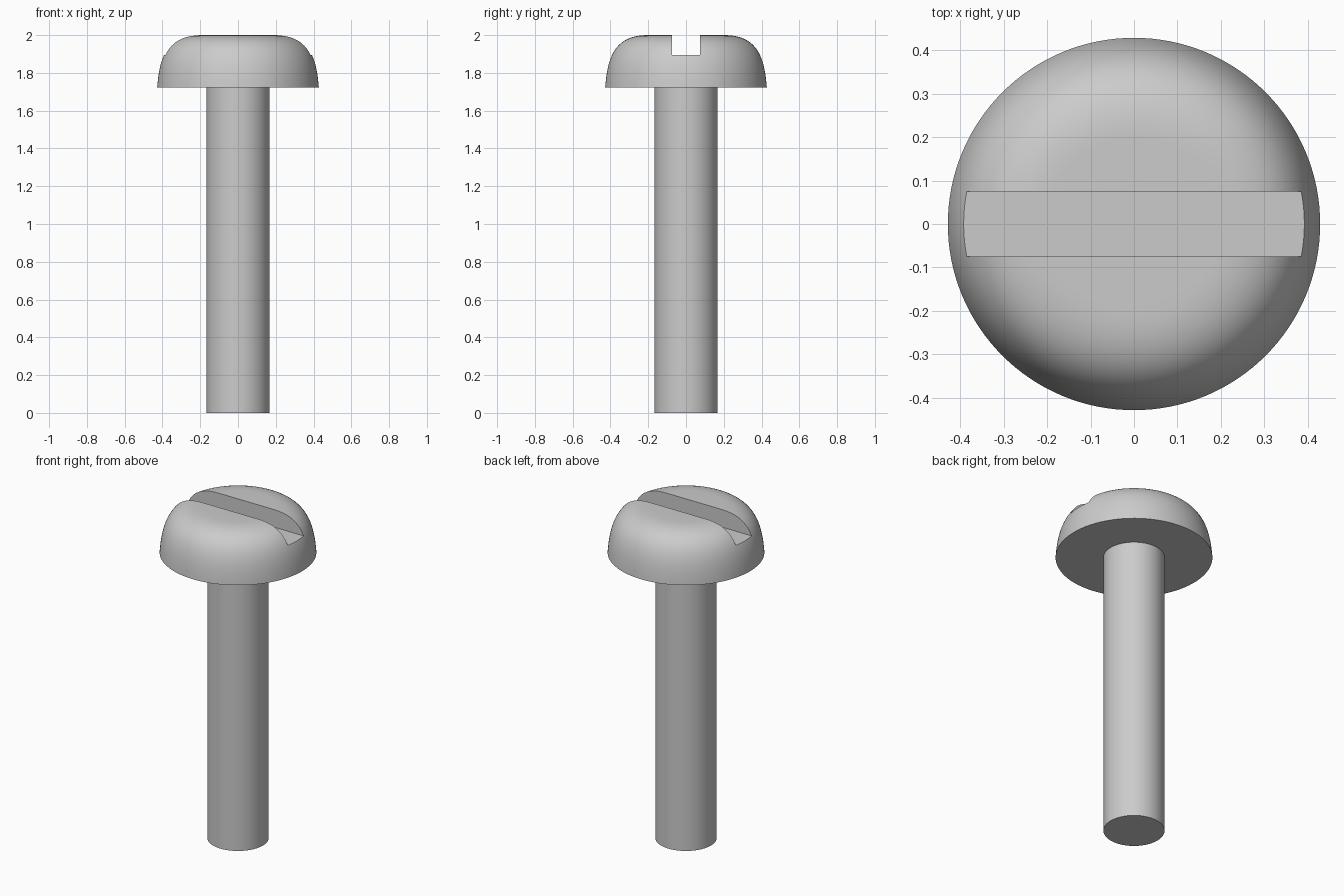
import bpy, bmesh, math
from mathutils import Vector
from mathutils.geometry import interpolate_bezier

if "Cube" in bpy.data.objects:
    bpy.data.objects.remove(bpy.data.objects["Cube"])

SHAFT_R, HEAD_R = 0.167, 0.428
HEAD_Z, TOP_Z = 1.722, 2.0
SLOT_W, SLOT_Z = 0.15, 1.894


def revolve(name, profile, steps=128):
    """Spin a (radius, z) profile around z into a closed solid."""
    bm = bmesh.new()
    verts = [bm.verts.new((r, 0, z)) for r, z in profile]
    edges = [bm.edges.new(pair) for pair in zip(verts, verts[1:])]
    bmesh.ops.spin(bm, geom=verts + edges, cent=(0, 0, 0), axis=(0, 0, 1),
                   angle=math.tau, steps=steps, use_duplicate=False)
    bmesh.ops.remove_doubles(bm, verts=bm.verts, dist=1e-5)
    bmesh.ops.recalc_face_normals(bm, faces=bm.faces)
    mesh = bpy.data.meshes.new(name)
    bm.to_mesh(mesh)
    bm.free()
    obj = bpy.data.objects.new(name, mesh)
    bpy.context.collection.objects.link(obj)
    return obj


# Screw body: plain shank, flat underside, domed pan head
dome = interpolate_bezier(Vector((HEAD_R, HEAD_Z)), Vector((0.415, 1.89)),
                          Vector((0.375, TOP_Z)), Vector((0.20, TOP_Z)), 24)
profile = [(0, 0), (SHAFT_R, 0), (SHAFT_R, HEAD_Z)]
profile += [(p[0], p[1]) for p in dome] + [(0, TOP_Z)]
screw = revolve("screw", profile)

# Slot cutter across the head
bpy.ops.mesh.primitive_cube_add(size=1, location=(0, 0, SLOT_Z + 0.15))
cutter = bpy.context.object
cutter.name = "slot_cutter"
cutter.scale = (1.2, SLOT_W, 0.3)
cutter.hide_render = True
bpy.context.view_layer.update()

# Cut the slot, then drop the cutter
cut = screw.modifiers.new("slot", 'BOOLEAN')
cut.operation = 'DIFFERENCE'
cut.solver = 'EXACT'
cut.object = cutter
bpy.ops.object.select_all(action='DESELECT')
bpy.context.view_layer.objects.active = screw
screw.select_set(True)
bpy.ops.object.modifier_apply(modifier=cut.name)
bpy.data.objects.remove(cutter)

# Smooth curves, crisp slot and rim edges
bpy.ops.object.shade_smooth_by_angle(angle=math.radians(30))
